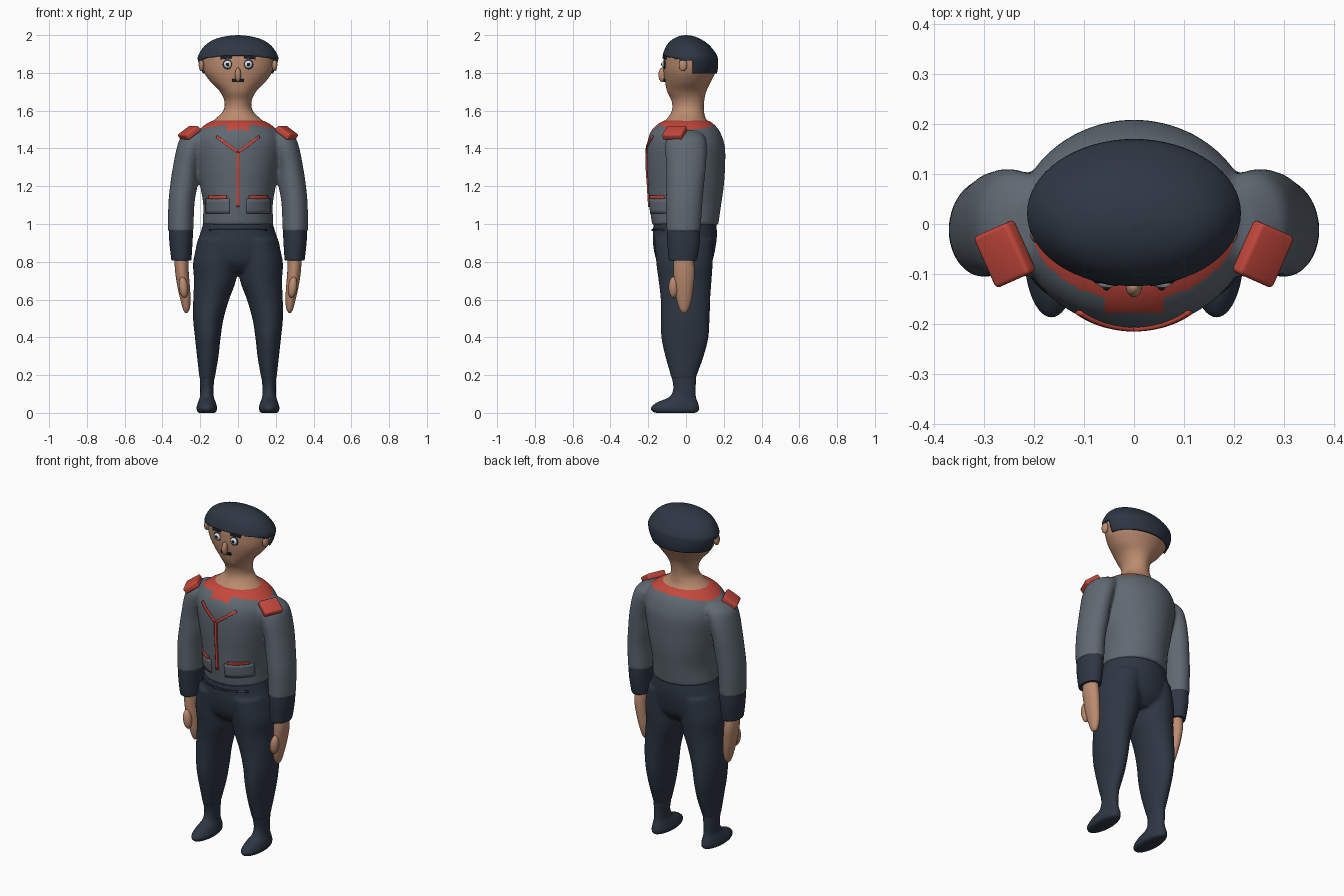
import bpy, bmesh, math
from math import sin, cos, pi
from mathutils import Vector, Matrix
from mathutils.bvhtree import BVHTree

if "Cube" in bpy.data.objects:
    bpy.data.objects.remove(bpy.data.objects["Cube"])


def material(name, rgb):
    m = bpy.data.materials.new(name)
    m.use_nodes = True
    m.diffuse_color = (*rgb, 1)
    m.node_tree.nodes["Principled BSDF"].inputs["Base Color"].default_value = (*rgb, 1)
    return m


NAVY = material("dark navy", (.027, .038, .057))
GREY = material("slate grey", (.115, .14, .168))
RED = material("warm red", (.56, .065, .045))
SKIN = material("skin", (.50, .26, .16))
WHITE = material("eye white", (.75, .77, .8))
BLACK = material("near black", (.012, .013, .018))


def add_object(name, bm, *mats):
    bmesh.ops.recalc_face_normals(bm, faces=bm.faces)
    me = bpy.data.meshes.new(name)
    bm.to_mesh(me)
    bm.free()
    for m in mats:
        me.materials.append(m)
    ob = bpy.data.objects.new(name, me)
    bpy.context.collection.objects.link(ob)
    me.shade_smooth()
    return ob


def loft(bm, keys, side=1, segs=48, steps=8):
    """Smooth closed skin through elliptical rings (cx, cy, z, rx, ry)."""
    k = [Vector(r) for r in keys]
    k = [k[0]] + k + [k[-1]]
    rings = []
    for a, b, c, d in zip(k, k[1:], k[2:], k[3:]):
        for i in range(steps):
            t = i / steps
            rings.append(b + (c - a) * t / 2 + (a * 2 - b * 5 + c * 4 - d) * t * t / 2
                         + (b * 3 - a - c * 3 + d) * t ** 3 / 2)
    rings.append(k[-1])
    loops = [[bm.verts.new((side * r[0] + r[3] * cos(2 * pi * j / segs),
                            r[1] + r[4] * sin(2 * pi * j / segs), r[2]))
              for j in range(segs)] for r in rings]
    for lo, hi in zip(loops, loops[1:]):
        for j in range(segs):
            n = (j + 1) % segs
            bm.faces.new((lo[j], lo[n], hi[n], hi[j]))
    bm.faces.new(loops[0])
    bm.faces.new(loops[-1])


def lofted(name, keys, mat, side=1):
    bm = bmesh.new()
    loft(bm, keys, side)
    ob = add_object(name, bm, mat)
    with bpy.context.temp_override(object=ob, active_object=ob, selected_objects=[ob],
                                   selected_editable_objects=[ob]):
        bpy.ops.object.shade_smooth_by_angle(angle=math.radians(50))
    return ob


def fused(name, centre, limb, *mats):
    """Fuse a centre body and two mirrored limbs into one soft skin."""
    bm = bmesh.new()
    loft(bm, centre)
    for s in (1, -1):
        loft(bm, limb, s)
    ob = add_object(name, bm)
    r = ob.modifiers.new("fuse", 'REMESH')
    r.mode, r.voxel_size = 'VOXEL', .009
    sm = ob.modifiers.new("soften", 'SMOOTH')
    sm.factor, sm.iterations = .5, 6
    dg = bpy.context.evaluated_depsgraph_get()
    me = bpy.data.meshes.new_from_object(ob.evaluated_get(dg))
    ob.modifiers.clear()
    ob.data = me
    me.materials.clear()
    for m in mats:
        me.materials.append(m)
    me.shade_smooth()
    return ob


def surface(ob):
    return BVHTree.FromPolygons([v.co for v in ob.data.vertices],
                                [p.vertices[:] for p in ob.data.polygons])


def strip(name, tree, a, b, width, mat, thick=.009):
    """Thin plate from a to b (x, z), laid on the front of a surface."""
    a, b = Vector(a), Vector(b)
    across = Vector((-(b - a).y, (b - a).x)).normalized() * width
    n, m = 16, 4
    bm = bmesh.new()
    grid = []
    for i in range(n + 1):
        row = []
        for j in range(m + 1):
            p = a.lerp(b, i / n) + across * (j / m - .5)
            hit = tree.ray_cast(Vector((p.x, -1, p.y)), Vector((0, 1, 0)))[0]
            row.append(bm.verts.new((p.x, (hit.y if hit else -.1) - .003, p.y)))
        grid.append(row)
    for i in range(n):
        for j in range(m):
            bm.faces.new((grid[i][j], grid[i + 1][j], grid[i + 1][j + 1], grid[i][j + 1]))
    ob = add_object(name, bm, mat)
    s = ob.modifiers.new("thickness", 'SOLIDIFY')
    s.thickness, s.offset = thick, 0
    return ob


def ball(name, loc, size, mat, tilt=0):
    bm = bmesh.new()
    bmesh.ops.create_uvsphere(bm, u_segments=24, v_segments=14, radius=1)
    bm.transform(Matrix.Translation(loc) @ Matrix.Rotation(tilt, 4, 'Y')
                 @ Matrix.Diagonal((*size, 1)))
    return add_object(name, bm, mat)


# Jacket with sleeves; the collar is coloured by its footprint
torso = [(0, -.004, .995, .188, .175), (0, -.004, 1.1, .184, .19), (0, 0, 1.2, .2, .2),
         (0, 0, 1.3, .218, .207), (0, 0, 1.4, .235, .207), (0, -.003, 1.46, .23, .195),
         (0, -.003, 1.505, .2, .172), (0, 0, 1.54, .15, .132), (0, .003, 1.555, .1, .09)]
sleeve = [(.19, 0, 1.495, .05, .06), (.225, 0, 1.46, .075, .1), (.25, 0, 1.4, .075, .11),
          (.275, 0, 1.3, .07, .105), (.288, -.005, 1.2, .072, .1),
          (.3, -.01, 1.1, .069, .096), (.303, -.013, .96, .067, .09)]
jacket = fused("jacket", torso, sleeve, GREY, RED)
for p in jacket.data.polygons:
    x, y, z = p.center
    ring = (x / .205) ** 2 + (y / .152) ** 2 < 1
    tab = abs(x) < .062 and -.178 < y < 0
    p.material_index = int(z > 1.44 and (ring or tab))

# Trousers
hips = [(0, -.006, 1.03, .176, .163), (0, -.006, .95, .2, .17), (0, -.008, .88, .222, .165),
        (0, -.008, .8, .215, .145), (0, -.006, .745, .1, .1)]
leg = [(.1, -.01, .92, .11, .155), (.117, -.008, .8, .12, .15), (.122, -.005, .7, .111, .14),
       (.142, -.003, .6, .095, .131), (.157, -.004, .5, .081, .129), (.16, -.006, .4, .068, .125),
       (.16, -.008, .3, .057, .102), (.163, -.012, .2, .043, .07), (.163, -.012, .175, .039, .062)]
trousers = fused("trousers", hips, leg, NAVY)

# Head and neck
lofted("head", [(0, 0, 1.51, .18, .15), (0, .002, 1.555, .122, .105), (0, .01, 1.6, .078, .085),
                (0, .01, 1.65, .072, .086), (0, .004, 1.7, .095, .103), (0, .01, 1.75, .143, .12),
                (0, .018, 1.8, .178, .136), (0, .02, 1.85, .191, .14), (0, .016, 1.9, .187, .13),
                (0, .01, 1.95, .14, .09), (0, .005, 1.98, .03, .02)], SKIN)
head_tree = surface(bpy.data.objects["head"])

# Cap: a dome trimmed higher in front and over the ears
bm = bmesh.new()
loft(bm, [(0, .02, 1.76, .165, .135), (0, .022, 1.82, .198, .146), (0, .022, 1.87, .213, .147),
          (0, .019, 1.9, .207, .141), (0, .011, 1.945, .175, .114), (0, .005, 1.975, .13, .08),
          (0, .002, 1.993, .07, .042), (0, 0, 2, .005, .004)], segs=64)


def below_cap(f):
    x, y, z = f.calc_center_median()
    edge = 1.893 - .5 * x * x if y < -.035 else 1.866 if y < .04 else 1.795
    return z < edge


bmesh.ops.delete(bm, geom=[f for f in bm.faces if below_cap(f)], context='FACES')
cap = add_object("cap", bm, NAVY)
rim = cap.modifiers.new("thickness", 'SOLIDIFY')
rim.thickness, rim.offset = .012, -1

# Nose and moustache
ball("nose", (0, -.126, 1.79), (.016, .02, .038), SKIN)
strip("moustache", head_tree, (-.032, 1.76), (.032, 1.76), .014, BLACK)

# Jacket trim and belt line
coat = surface(jacket)
strip("zip", coat, (0, 1.09), (0, 1.385), .016, RED)
strip("belt_line", surface(trousers), (-.15, .967), (.15, .967), .01, NAVY)

for s, side in ((1, "left"), (-1, "right")):
    strip(side + "_lapel_piping", coat, (0, 1.38), (s * .112, 1.462), .014, RED)
    strip(side + "_pocket", coat, (s * .045, 1.095), (s * .168, 1.095), .08, GREY)
    strip(side + "_pocket_flap", coat, (s * .06, 1.142), (s * .155, 1.142), .016, RED)

    # Shoulder boards
    bm = bmesh.new()
    bmesh.ops.create_cube(bm, size=1)
    bm.transform(Matrix.Translation((s * .258, -.06, 1.483)) @ Matrix.Rotation(s * -.42, 4, 'Z')
                 @ Matrix.Rotation(s * .6, 4, 'Y') @ Matrix.Diagonal((.09, .112, .036, 1)))
    board = add_object(side + "_shoulder_board", bm, RED)
    bev = board.modifiers.new("round", 'BEVEL')
    bev.width, bev.segments = .009, 3

    # Cuffs, hands and thumbs
    lofted(side + "_cuff", [(.303, -.013, .975, .063, .087), (.302, -.013, .96, .064, .088),
                            (.302, -.013, .9, .061, .086), (.3, -.016, .82, .054, .076),
                            (.3, -.016, .806, .05, .07)], NAVY, s)
    lofted(side + "_hand", [(.3, -.014, .83, .037, .05), (.297, -.01, .75, .036, .056),
                            (.288, -.01, .67, .033, .05), (.278, -.01, .6, .027, .04),
                            (.274, -.01, .55, .018, .025), (.274, -.01, .53, .006, .01)], SKIN, s)
    ball(side + "_thumb", (s * .289, -.066, .665), (.024, .026, .056), SKIN, s * .12)

    # Boots
    lofted(side + "_boot", [(.163, -.012, .2, .04, .066), (.165, -.008, .13, .035, .059),
                            (.165, -.018, .085, .037, .07), (.165, -.046, .055, .047, .108),
                            (.165, -.058, .028, .054, .127), (.165, -.057, .008, .05, .121),
                            (.165, -.056, 0, .04, .1)], NAVY, s)

    # Ears, eyes and brows
    ball(side + "_ear", (s * .194, -.016, 1.842), (.014, .022, .033), SKIN)
    hit = head_tree.ray_cast(Vector((s * .055, -1, 1.845)), Vector((0, 1, 0)))[0]
    for part, r, depth, mat in (("eye_rim", .026, .008, NAVY), ("eyeball", .021, .014, WHITE),
                                ("pupil", .011, .019, BLACK)):
        ball(side + "_" + part, (s * .055, hit.y, 1.845), (r, depth, r), mat)
    strip(side + "_brow", head_tree, (s * .032, 1.886), (s * .092, 1.88), .016, BLACK)
